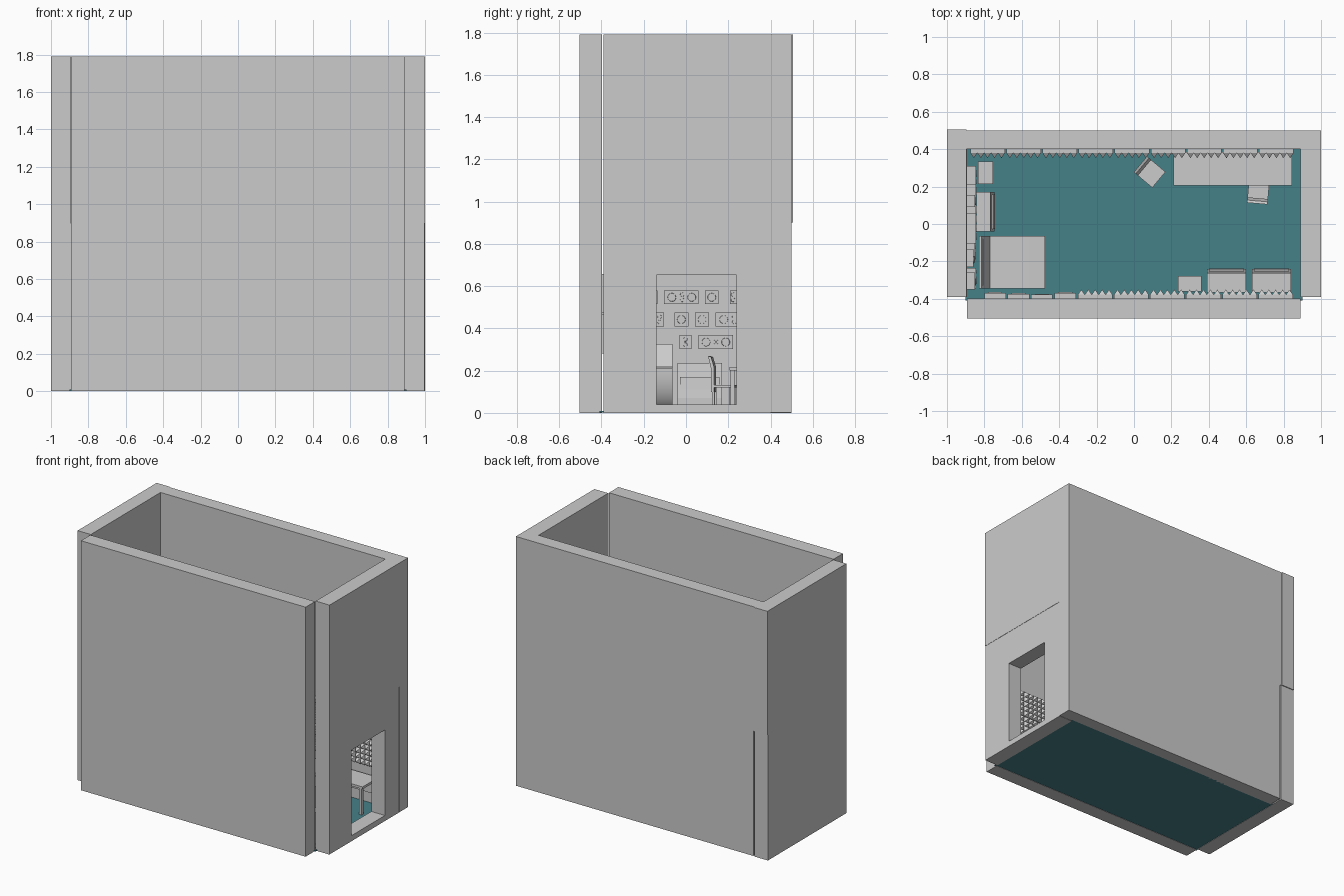
import bpy, bmesh, math, random
from mathutils import Vector, Matrix

if "Cube" in bpy.data.objects:
    bpy.data.objects.remove(bpy.data.objects["Cube"])

random.seed(4)


def mesh_object(name, bm):
    bmesh.ops.recalc_face_normals(bm, faces=bm.faces[:])
    me = bpy.data.meshes.new(name)
    bm.to_mesh(me)
    bm.free()
    ob = bpy.data.objects.new(name, me)
    bpy.context.collection.objects.link(ob)
    return ob


def add_box(bm, x0, x1, y0, y1, z0, z1):
    m = Matrix.Translation(((x0 + x1) / 2, (y0 + y1) / 2, (z0 + z1) / 2))
    m = m @ Matrix.Diagonal((x1 - x0, y1 - y0, z1 - z0, 1))
    return bmesh.ops.create_cube(bm, size=1, matrix=m)["verts"]


def boxes(name, *spans):
    bm = bmesh.new()
    for s in spans:
        add_box(bm, *s)
    return mesh_object(name, bm)


def add_profile(bm, pts, w0, w1):
    """Extrude an (x, z) outline along y."""
    a = bm.faces.new([bm.verts.new((x, w0, z)) for x, z in pts])
    ext = bmesh.ops.extrude_face_region(bm, geom=[a])["geom"]
    bmesh.ops.translate(bm, vec=(0, w1 - w0, 0),
                        verts=[v for v in ext if isinstance(v, bmesh.types.BMVert)])


def add_disc(bm, x, y, z, r, depth=0.008):
    """Cylinder whose axis points along x."""
    m = Matrix.Translation((x, y, z)) @ Matrix.Rotation(math.pi / 2, 4, 'Y')
    bmesh.ops.create_cone(bm, cap_ends=True, segments=20, radius1=r, radius2=r * 0.9,
                          depth=depth, matrix=m)


# Floor
H, M = 1.79, 0.90
floor = boxes("floor", (-0.90, 0.90, -0.41, 0.41, 0.002, 0.01))
teal = bpy.data.materials.new("floor_teal")
teal.diffuse_color = (0.06, 0.22, 0.25, 1)
teal.use_nodes = True
teal.node_tree.nodes["Principled BSDF"].inputs["Base Color"].default_value = teal.diffuse_color
floor.data.materials.append(teal)

# Walls, each in a lower and an upper half
boxes("left_wall_lower", (-1, -0.892, -0.39, 0.50, 0, M))
boxes("left_wall_upper", (-1, -0.895, -0.39, 0.506, M, H))
boxes("back_wall_lower", (-0.884, 1, 0.40, 0.50, 0.002, M))
boxes("back_wall_upper", (-0.895, 0.89, 0.40, 0.50, M, H))
boxes("front_wall_lower", (-0.893, 0.89, -0.505, -0.398, 0, M))
boxes("front_wall_upper", (-0.893, 0.89, -0.505, -0.398, M, H))
boxes("right_wall_upper", (0.89, 1, -0.39, 0.50, M, H))

# Right wall with the doorway between its pieces
boxes("right_wall_doorway",
      (0.89, 0.998, -0.39, -0.14, 0, M), (0.89, 0.998, 0.24, 0.40, 0, M),
      (0.89, 0.998, -0.14, 0.24, 0.653, M), (0.89, 0.998, -0.14, 0.24, 0, 0.04))


# Acoustic foam: square tiles of pyramids
def foam(name, x0, count, y_wall, into, z0, rows=2, pitch=0.193, n=5):
    bm = bmesh.new()
    s = pitch - 0.008
    for i in range(count):
        for r in range(rows):
            ox, oz = x0 + i * pitch, z0 + r * pitch
            ya, yb = sorted((y_wall, y_wall + into * 0.02))
            add_box(bm, ox, ox + s, ya, yb, oz, oz + s)
            c = s / n
            for a in range(n):
                for b in range(n):
                    px, pz, y = ox + a * c, oz + b * c, y_wall + into * 0.02
                    q = [bm.verts.new(p) for p in ((px, y, pz), (px + c, y, pz),
                                                   (px + c, y, pz + c), (px, y, pz + c))]
                    tip = bm.verts.new((px + c / 2, y + into * 0.028, pz + c / 2))
                    for k in range(4):
                        bm.faces.new((q[k], q[(k + 1) % 4], tip))
    mesh_object(name, bm)


foam("back_wall_foam", -0.875, 9, 0.40, -1, 0.28)
foam("front_wall_foam", -0.30, 6, -0.398, 1, 0.28)

# Wall units on the left wall: (y start, y end, z start, [big discs], [small disc pairs])
units = [(-0.105, 0.06, 0.515, [-0.067, 0.027], [-0.018]),
         (0.09, 0.155, 0.515, [0.122], []),
         (0.208, 0.31, 0.515, [0.27], [0.223]),
         (-0.23, -0.135, 0.515, [-0.19], []),
         (-0.35, -0.26, 0.515, [-0.31], []),
         (-0.20, -0.105, 0.41, [-0.17], [-0.125]),
         (-0.055, 0.012, 0.41, [-0.022], []),
         (0.042, 0.11, 0.41, [0.076], []),
         (0.14, 0.243, 0.41, [0.178], [0.228]),
         (-0.345, -0.235, 0.41, [-0.30], [-0.255]),
         (-0.03, 0.025, 0.303, [], [-0.003]),
         (0.06, 0.223, 0.303, [0.095, 0.188], [0.142])]
bm = bmesh.new()
for y0, y1, z0, big, small in units:
    face_x = -0.845 - random.choice((0, 0.006, 0.012))
    add_box(bm, -0.893, face_x, y0, y1, z0, z0 + 0.065)
    for y in big:
        add_disc(bm, face_x, y, z0 + 0.032, 0.021)
    for y in small:
        add_disc(bm, face_x, y, z0 + 0.02, 0.010)
        add_disc(bm, face_x, y, z0 + 0.045, 0.010)
mesh_object("wall_units", bm)

# Flat frames on the front wall
bm = bmesh.new()
for i in range(4):
    x = -0.80 + i * 0.125
    d = -0.368 - 0.005 * (i % 3)
    add_box(bm, x, x + 0.115, -0.398, d, 0.36, 0.62)
    add_box(bm, x + 0.02, x + 0.095, d, d + 0.004, 0.39, 0.59)
mesh_object("wall_frames", bm)

# Console with curved underside, flat deck and upright screen
under = [(-0.60 + 0.125 * math.sin(t * math.pi / 16), 0.205 - 0.195 * math.cos(t * math.pi / 16))
         for t in range(9)]
bm = bmesh.new()
add_profile(bm, [(-0.83, 0.01)] + under + [(-0.475, 0.212), (-0.61, 0.217), (-0.77, 0.222),
                                          (-0.815, 0.325), (-0.83, 0.325)], -0.345, -0.065)
add_profile(bm, [(-0.77, 0.23), (-0.806, 0.311), (-0.812, 0.311), (-0.78, 0.23)], -0.33, -0.08)
console = mesh_object("console", bm)
bpy.context.view_layer.objects.active = console
console.select_set(True)
bpy.ops.object.shade_smooth_by_angle(angle=math.radians(30))


# Floor cabinets with sloping front and inset band; built facing +x
def cabinet(name, loc, turn, depth, width, height):
    bm = bmesh.new()
    h, w = height, width / 2
    add_profile(bm, [(0, 0.01), (depth, 0.01), (depth, h * 0.3), (depth - 0.022, h), (0, h)], -w, w)
    add_profile(bm, [(depth - 0.022, h * 0.47), (depth + 0.001, h * 0.47),
                     (depth - 0.005, h * 0.72), (depth - 0.022, h * 0.72)], -w + 0.012, w - 0.012)
    ob = mesh_object(name, bm)
    ob.location = (*loc, 0)
    ob.rotation_euler.z = turn


cabinet("left_cabinet", (-0.842, 0.065), 0, 0.097, 0.21, 0.235)
cabinet("front_cabinet_1", (0.495, -0.365), math.pi / 2, 0.125, 0.21, 0.235)
cabinet("front_cabinet_2", (0.735, -0.365), math.pi / 2, 0.125, 0.21, 0.235)
boxes("corner_box", (-0.835, -0.755, 0.215, 0.335, 0.01, 0.2))
boxes("front_small_box", (0.235, 0.36, -0.36, -0.277, 0.01, 0.2))

# Desk with four legs and apron
legs = [(x, x + 0.02, y, y + 0.02, 0.01, 0.2) for x in (0.22, 0.815) for y in (0.21, 0.355)]
boxes("desk", (0.21, 0.845, 0.205, 0.385, 0.2, 0.217),
      (0.23, 0.825, 0.365, 0.375, 0.1, 0.2), *legs)


# Chair facing +y: seat, legs and a bent backrest
def chair(name, loc, turn):
    bm = bmesh.new()
    add_box(bm, -0.055, 0.055, -0.05, 0.06, 0.12, 0.132)
    for x in (-0.05, 0.038):
        add_box(bm, x, x + 0.012, 0.04, 0.052, 0.01, 0.12)
        add_box(bm, x, x + 0.012, -0.05, -0.038, 0.01, 0.12)
    bent = [(-0.04, 0.10), (-0.04, 0.215), (-0.055, 0.265), (-0.069, 0.27), (-0.055, 0.21),
            (-0.055, 0.10)]
    start = len(bm.verts)
    add_profile(bm, bent, -0.055, 0.055)
    bm.verts.ensure_lookup_table()
    for v in bm.verts[start:]:
        v.co = Vector((-v.co.y, v.co.x, v.co.z))
    ob = mesh_object(name, bm)
    ob.location = (*loc, 0)
    ob.rotation_euler.z = turn


chair("desk_chair", (0.665, 0.178), math.radians(-5))
chair("spare_chair", (0.087, 0.275), math.radians(-130))
